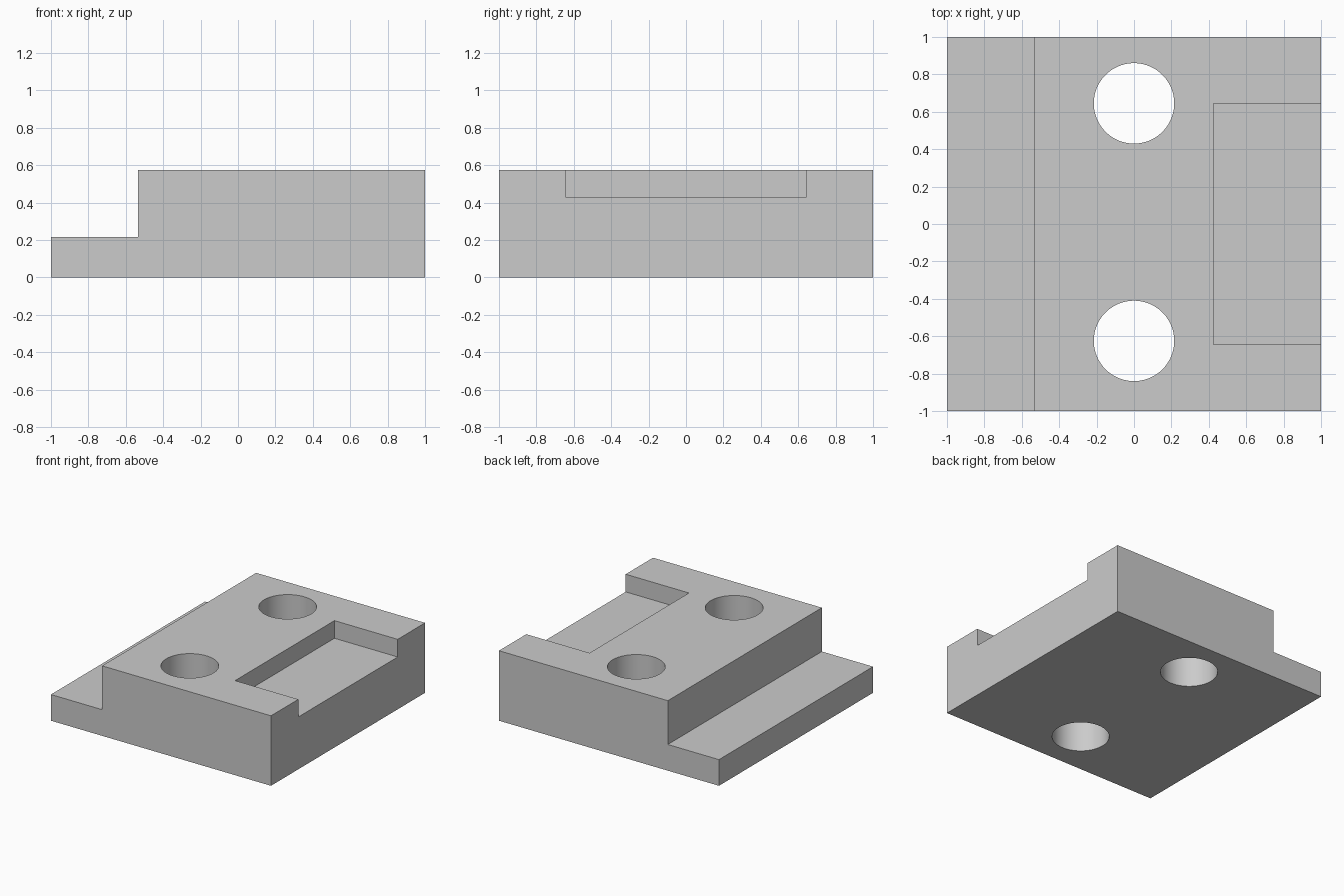
import bpy
import math

cube = bpy.data.objects.get("Cube")
if cube:
    bpy.data.objects.remove(cube, do_unlink=True)

HEIGHT = 0.575

grey = bpy.data.materials.new("plain_grey")
grey.use_nodes = True
colour = (0.6, 0.6, 0.6, 1)
grey.diffuse_color = colour
grey.node_tree.nodes["Principled BSDF"].inputs["Base Color"].default_value = colour


def box(name, low, high):
    """Axis-aligned block between two corners."""
    middle = [(a + b) / 2 for a, b in zip(low, high)]
    bpy.ops.mesh.primitive_cube_add(size=1, location=middle)
    obj = bpy.context.object
    obj.name = name
    obj.scale = [b - a for a, b in zip(low, high)]
    bpy.ops.object.transform_apply(location=True, rotation=False, scale=True)
    return obj


def hole(name, y):
    """Vertical round cutter through the block."""
    bpy.ops.mesh.primitive_cylinder_add(vertices=96, radius=0.215, depth=2,
                                        location=(0, y, 0.3))
    obj = bpy.context.object
    obj.name = name
    return obj


# Main block
block = box("mounting_block", (-1, -1, 0), (1, 1, HEIGHT))
block.data.materials.append(grey)

# Side step, open-ended pocket and two bolt holes
cutters = [
    box("step_cutter", (-1.5, -1.5, 0.215), (-0.535, 1.5, 1)),
    box("pocket_cutter", (0.425, -0.645, 0.43), (1.5, 0.645, 1)),
    hole("front_hole_cutter", -0.625),
    hole("back_hole_cutter", 0.645),
]

bpy.ops.object.select_all(action="DESELECT")
block.select_set(True)
bpy.context.view_layer.objects.active = block
for cutter in cutters:
    cutter.hide_render = True
    cut = block.modifiers.new(cutter.name, "BOOLEAN")
    cut.operation = "DIFFERENCE"
    cut.solver = "EXACT"
    cut.object = cutter
    bpy.ops.object.modifier_apply(modifier=cut.name)
    bpy.data.objects.remove(cutter, do_unlink=True)

# Smooth hole walls, crisp block edges
bpy.ops.object.shade_smooth_by_angle(angle=math.radians(30))
